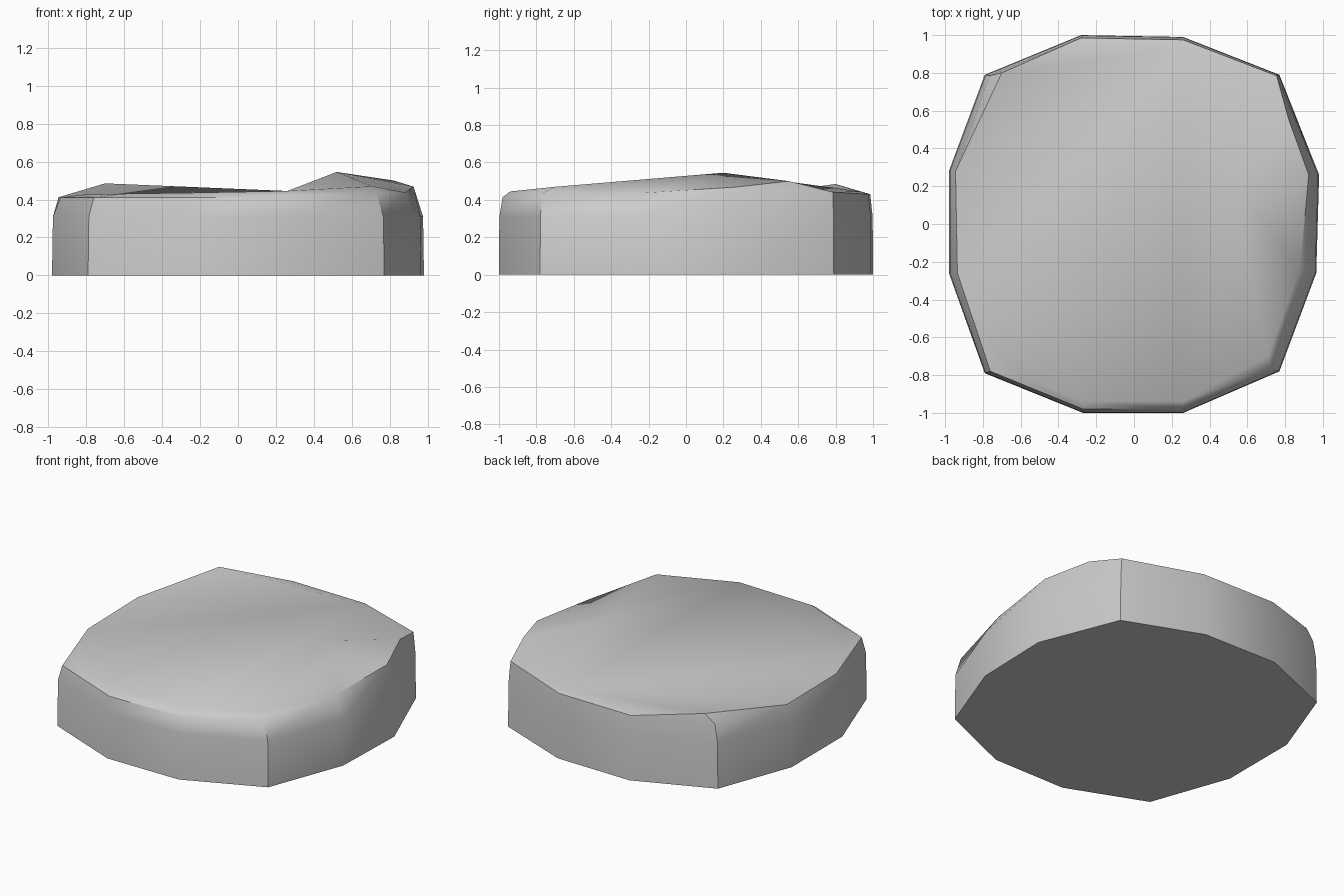
import bpy, bmesh, math
from mathutils import Vector
from mathutils.geometry import delaunay_2d_cdt

if "Cube" in bpy.data.objects:
    bpy.data.objects.remove(bpy.data.objects["Cube"])

# twelve-sided footprint, counter-clockwise from the front
base = [(-.27, -1), (.26, -1), (.77, -.78), (.965, -.26), (.98, .26), (.77, .79),
        (.26, .99), (-.28, 1), (-.79, .79), (-.98, .28), (-.98, -.26), (-.79, -.79)]
# upper rim, one point above each footprint corner
rim = [(-.27, -.98, .41), (.26, -.98, .415), (.73, -.77, .435), (.88, -.23, .437),
       (.925, .26, .468), (.755, .785, .442), (.26, .975, .43), (-.28, .985, .43),
       (-.765, .785, .425), (-.945, .28, .412), (-.935, -.26, .41), (-.76, -.78, .41)]
# inner points of the worn top: front lip, ridge with its peak, back lip
top = [(-.62, -.8, .43), (-.27, -.94, .435), (.26, -.94, .445), (.71, -.7, .47),
       (.52, .2, .545), (.82, .55, .5), (.26, .93, .445), (-.7, .8, .485), (-.82, -.5, .425)]
creases = [(0, 1), (1, 2), (2, 3), (3, 4), (4, 6), (2, 6), (6, 7), (4, 5), (2, 4), (0, 8)]

bm = bmesh.new()
n = len(base)
foot = [bm.verts.new((x, y, 0)) for x, y in base]
shoulder = [bm.verts.new((x * .995, y * .998, .31)) for x, y in base]
lip = [bm.verts.new(p) for p in rim]
bm.faces.new(foot[::-1])

# side walls
for low, high in ((foot, shoulder), (shoulder, lip)):
    for i in range(n):
        j = (i + 1) % n
        bm.faces.new((low[i], low[j], high[j], high[i]))

# faceted top surface, matched back to the known points by position
pts = rim + top
upper = lip + [bm.verts.new(p) for p in top]
res = delaunay_2d_cdt([Vector(p[:2]) for p in pts],
                      [(a + n, b + n) for a, b in creases],
                      [list(range(n))], 1, 1e-5)
near = [min(upper, key=lambda u: (u.co.xy - v).length) for v in res[0]]
for f in res[2]:
    corners = [near[k] for k in f]
    if len(set(corners)) == 3 and bm.faces.get(corners) is None:
        bm.faces.new(corners)
bmesh.ops.recalc_face_normals(bm, faces=bm.faces)

mesh = bpy.data.meshes.new("stone_slab")
bm.to_mesh(mesh)
bm.free()
slab = bpy.data.objects.new("stone_slab", mesh)
bpy.context.collection.objects.link(slab)
bpy.context.view_layer.objects.active = slab
slab.select_set(True)
bpy.ops.object.shade_smooth_by_angle(angle=math.radians(42))
